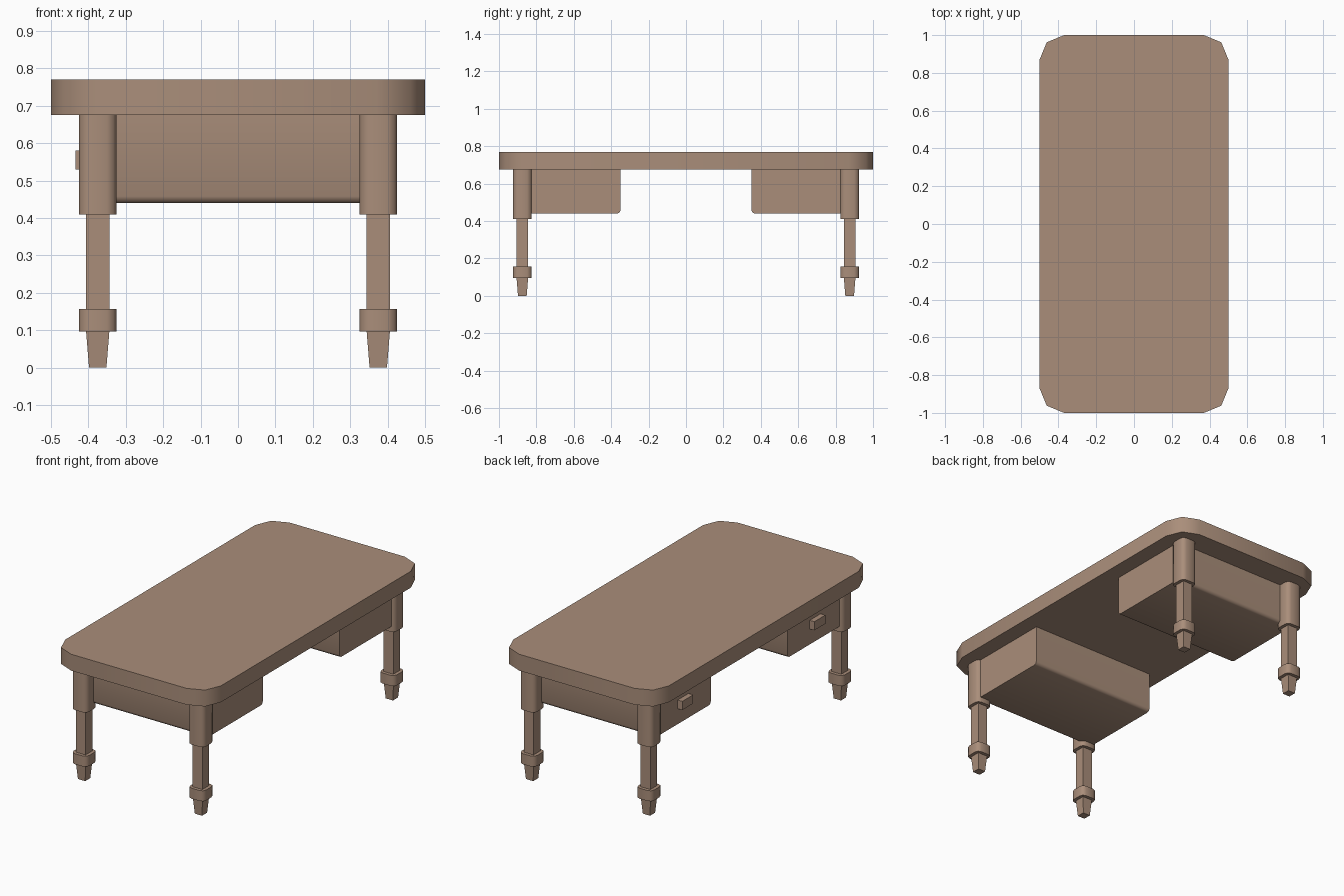
import bpy
import bmesh
from math import radians

cube = bpy.data.objects.get("Cube")
if cube:
    bpy.data.objects.remove(cube, do_unlink=True)

wood = bpy.data.materials.new("brown_wood")
wood.use_nodes = True
colour = (0.40, 0.27, 0.195, 1)
wood.diffuse_color = colour
wood.node_tree.nodes["Principled BSDF"].inputs["Base Color"].default_value = colour


def block(name, centre, size, z0, z1, taper=1.0, round_by=0.0, rule=None):
    """Box from z0 to z1; the bottom can taper and the edges picked by rule are rounded."""
    bm = bmesh.new()
    bmesh.ops.create_cube(bm, size=1)
    for v in bm.verts:
        low = v.co.z < 0
        scale = taper if low else 1
        v.co.x *= size[0] * scale
        v.co.y *= size[1] * scale
        v.co.z = z0 if low else z1
    if round_by:
        edges = [e for e in bm.edges if rule(*e.verts)]
        bmesh.ops.bevel(bm, geom=edges, offset=round_by, segments=2,
                        profile=0.5, affect='EDGES')
    bmesh.ops.recalc_face_normals(bm, faces=bm.faces)
    mesh = bpy.data.meshes.new(name)
    bm.to_mesh(mesh)
    bm.free()
    mesh.materials.append(wood)
    obj = bpy.data.objects.new(name, mesh)
    obj.location = (centre[0], centre[1], 0)
    bpy.context.collection.objects.link(obj)
    bpy.ops.object.select_all(action='DESELECT')
    obj.select_set(True)
    bpy.context.view_layer.objects.active = obj
    bpy.ops.object.shade_smooth_by_angle(angle=radians(50))
    return obj


def upright(a, b):
    return abs(a.co.z - b.co.z) > 0.01


def lower_long(a, b):
    return abs(a.co.x - b.co.x) > 0.1 and max(a.co.z, b.co.z) < 0.5


# Table top with rounded corners
block("table_top", (0, 0), (1, 2), 0.675, 0.77, round_by=0.13, rule=upright)

for end, y in (("front", -1), ("back", 1)):
    # Drawer box and its pull on the right side
    block(end + "_drawer", (0, y * 0.605), (0.81, 0.51), 0.44, 0.675,
          round_by=0.018, rule=lower_long)
    block(end + "_drawer_pull", (-0.418, y * 0.605), (0.034, 0.1), 0.53, 0.58)

    # Legs: rounded head, square shaft, rounded collar, tapered foot
    for side, x in (("right", -1), ("left", 1)):
        at = (x * 0.375, y * 0.875)
        leg = f"{end}_{side}_leg_"
        block(leg + "head", at, (0.1, 0.1), 0.41, 0.675, round_by=0.025, rule=upright)
        block(leg + "shaft", at, (0.062, 0.062), 0.157, 0.41)
        block(leg + "collar", at, (0.1, 0.1), 0.096, 0.157, round_by=0.025, rule=upright)
        block(leg + "foot", at, (0.062, 0.062), 0, 0.096, taper=0.75)
